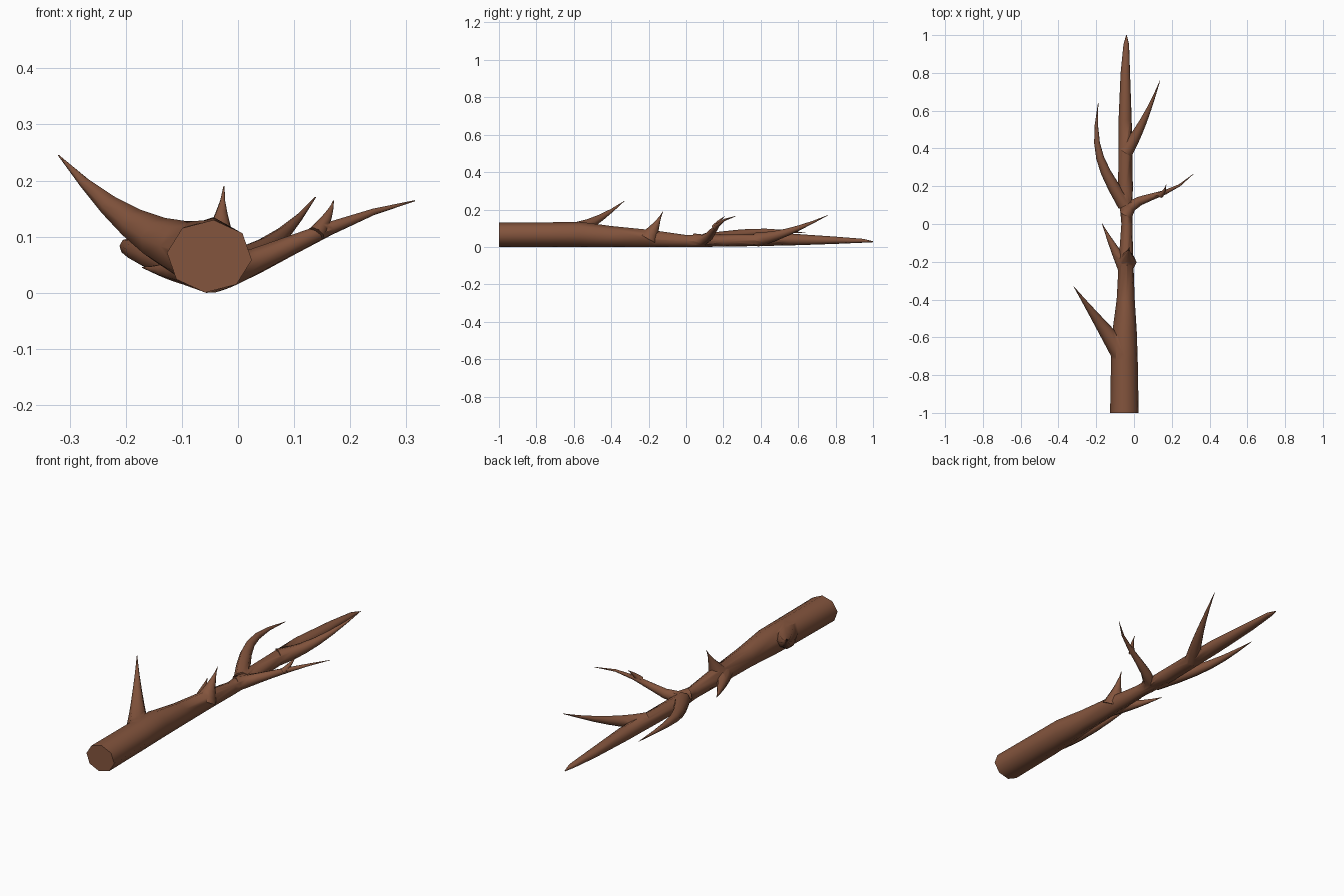
import bpy, bmesh, math
from mathutils import Vector

if "Cube" in bpy.data.objects:
    bpy.data.objects.remove(bpy.data.objects["Cube"])

bark = bpy.data.materials.new("bark brown")
bark.diffuse_color = (0.23, 0.09, 0.047, 1)
bark.use_nodes = True
bark.node_tree.nodes["Principled BSDF"].inputs["Base Color"].default_value = bark.diffuse_color
SIDES = 8


def tube(name, centres, widths, heights, axis=None):
    """Sweep an octagon along the centres, with a half width and half height at each."""
    bm = bmesh.new()
    rings = []
    last = len(centres) - 1
    for i, p in enumerate(centres):
        t = axis or (centres[min(i + 1, last)] - centres[max(i - 1, 0)]).normalized()
        side = t.cross(Vector((0, 0, 1))).normalized()
        up = side.cross(t)
        angles = [math.tau * k / SIDES - 0.1 for k in range(SIDES)]
        rings.append([bm.verts.new(p + side * widths[i] * math.cos(a) + up * heights[i] * math.sin(a))
                      for a in angles])
    for lo, hi in zip(rings, rings[1:]):
        for k in range(SIDES):
            j = (k + 1) % SIDES
            bm.faces.new((lo[k], lo[j], hi[j], hi[k]))
    bm.faces.new(rings[0][::-1])
    bm.faces.new(rings[-1])
    bmesh.ops.recalc_face_normals(bm, faces=bm.faces)
    me = bpy.data.meshes.new(name)
    bm.to_mesh(me)
    bm.free()
    me.materials.append(bark)
    ob = bpy.data.objects.new(name, me)
    bpy.context.collection.objects.link(ob)
    return ob


def bezier(points, t):
    """Point on a curve of any degree."""
    while len(points) > 1:
        points = [a.lerp(b, t) for a, b in zip(points, points[1:])]
    return points[0]


# Main stem: y, centre x, half width, top; the underside lifts slightly to the tip
profile = [(-1, -.051, .076, .13), (-.72, -.051, .071, .132), (-.57, -.05, .065, .135),
           (-.4, -.044, .048, .112), (-.18, -.042, .038, .09), (0, -.038, .029, .064),
           (.2, -.045, .039, .066), (.55, -.047, .035, .072), (.8, -.046, .025, .055),
           (.95, -.041, .015, .043), (1, -.04, .002, .03)]
under = [.025 * max(y, 0) ** 2 for y, _, _, _ in profile]
stem = tube("branch",
            [Vector((x, y, (top + u) / 2)) for (y, x, w, top), u in zip(profile, under)],
            [p[2] for p in profile],
            [(p[3] - u) / 2 for p, u in zip(profile, under)], Vector((0, 1, 0)))


def grow(name, radius, power, *points):
    """Taper a twig along a curve and fuse it into the stem."""
    controls = [Vector(p) for p in points]
    steps = [i / 6 for i in range(7)]
    radii = [max(radius * (1 - t) ** power, .001) for t in steps]
    twig = tube(name, [bezier(controls, t) for t in steps], radii, radii)
    mod = stem.modifiers.new(name, 'BOOLEAN')
    mod.operation, mod.solver, mod.object = 'UNION', 'EXACT', twig
    bpy.context.view_layer.objects.active = stem
    bpy.ops.object.modifier_apply(modifier=name)
    bpy.data.objects.remove(twig)


# Side twigs from the cut end to the tip
grow("lower_left_twig", .06, 1, (-.06, -.69, .07), (-.176, -.533, .083), (-.32, -.33, .245))
grow("middle_left_twig", .038, 1, (-.05, -.23, .042), (-.115, -.115, .034), (-.17, .003, .045))
grow("upright_spur", .052, 1.4, (-.038, -.2, .045), (-.032, -.16, .115), (-.025, -.123, .19))
grow("right_twig", .036, 1, (-.045, .045, .036), (-.015, .165, .019), (.173, .115, .137), (.315, .265, .164))
grow("right_twig_spur", .016, 1, (.14, .152, .105), (.165, .175, .138), (.17, .208, .164))
grow("upper_left_twig", .037, .8, (-.05, .1, .036), (-.178, .31, .067), (-.221, .378, .098), (-.19, .64, .075))
grow("upper_right_twig", .039, 1, (-.045, .38, .04), (.053, .52, .055), (.138, .76, .17))

bpy.ops.object.select_all(action='DESELECT')
stem.select_set(True)
bpy.context.view_layer.objects.active = stem
bpy.ops.object.shade_smooth_by_angle(angle=math.radians(60))
